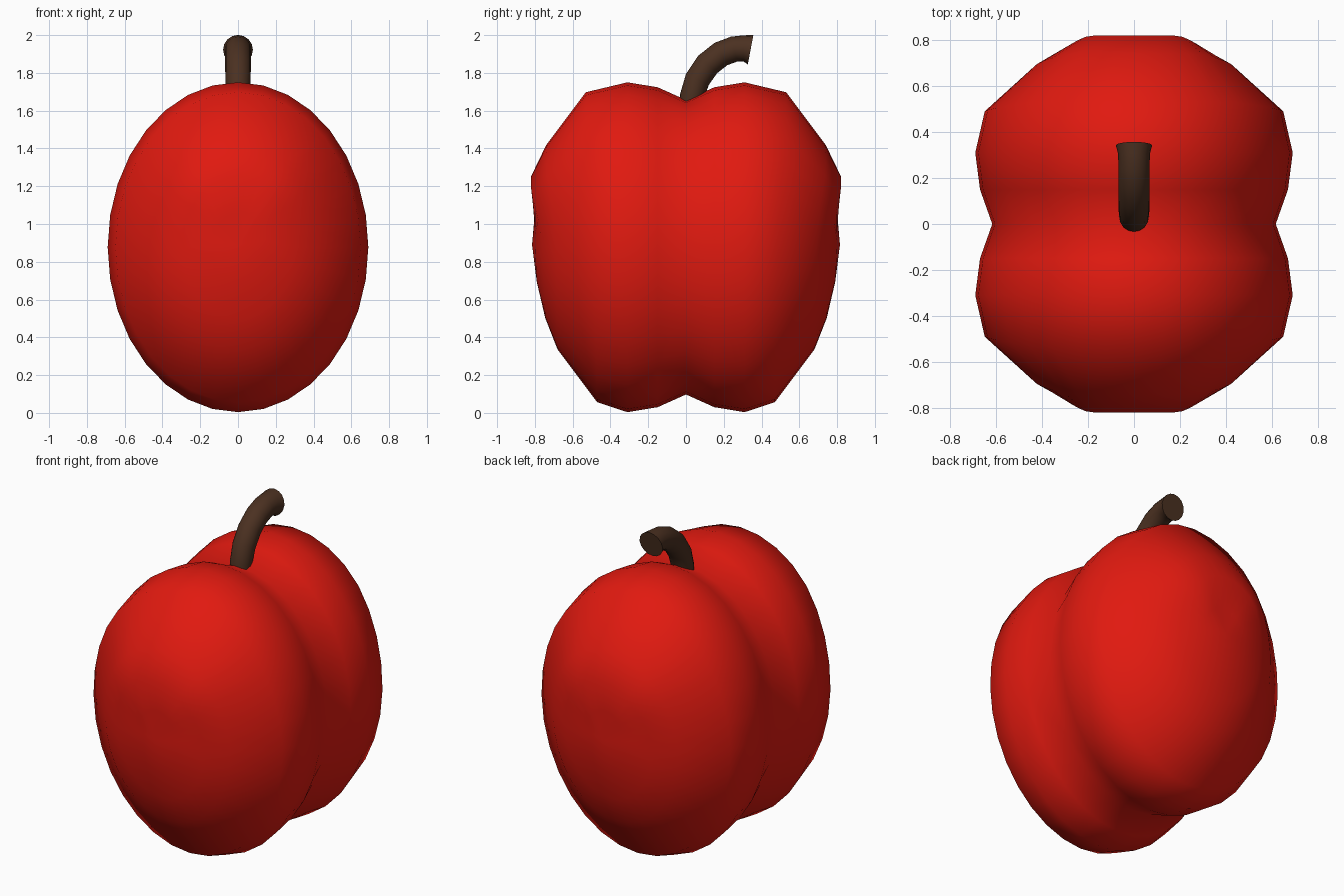
import bpy, bmesh, math
from mathutils import Vector

if "Cube" in bpy.data.objects:
    bpy.data.objects.remove(bpy.data.objects["Cube"])

SIDES = 32
CZ, RX, RZ = 0.877, 0.69, 0.873


def material(name, rgb):
    m = bpy.data.materials.new(name)
    m.diffuse_color = (*rgb, 1)
    m.use_nodes = True
    m.node_tree.nodes["Principled BSDF"].inputs["Base Color"].default_value = m.diffuse_color
    return m


def loft(name, rings, mat, start=None, end=None):
    """Skin a list of point rings; close each end with a pole or a flat cap."""
    bm = bmesh.new()
    loops = [[bm.verts.new(p) for p in ring] for ring in rings]
    n = len(loops[0])
    for a, b in zip(loops, loops[1:]):
        for i in range(n):
            j = (i + 1) % n
            bm.faces.new((a[i], a[j], b[j], b[i]))
    for loop, pole in ((loops[0], start), (loops[-1], end)):
        if pole:
            v = bm.verts.new(pole)
            for i in range(n):
                bm.faces.new((loop[i], loop[(i + 1) % n], v))
        else:
            bm.faces.new(loop)
    bmesh.ops.recalc_face_normals(bm, faces=bm.faces)
    me = bpy.data.meshes.new(name)
    bm.to_mesh(me)
    bm.free()
    me.materials.append(mat)
    ob = bpy.data.objects.new(name, me)
    bpy.context.collection.objects.link(ob)
    bpy.ops.object.select_all(action='DESELECT')
    ob.select_set(True)
    bpy.context.view_layer.objects.active = ob
    bpy.ops.object.shade_smooth_by_angle(angle=math.radians(50))
    return ob


# Fruit body: oval rings along y; (scale, y at top, y at side, y at bottom)
half = [
    (0.97, 0.15, 0.15, 0.15),
    (1.00, 0.31, 0.31, 0.31),
    (0.94, 0.53, 0.49, 0.47),
    (0.62, 0.74, 0.69, 0.68),
    (0.43, 0.82, 0.76, 0.745),
    (0.21, 0.80, 0.80, 0.79),
]


def body_ring(s, top, side, bottom, sign):
    pts = []
    for i in range(SIDES):
        a = 2 * math.pi * i / SIDES
        c = math.cos(a)
        # the upper bulge stays full to about 40 degrees either side
        t = min(1, max(0, c) / 0.76) ** 1.5
        y = side + (top - side) * t + (bottom - side) * max(0, -c)
        pts.append((RX * s * math.sin(a), sign * y, CZ + RZ * s * c))
    return pts


rings = [body_ring(*h, -1) for h in reversed(half)]
rings.append(body_ring(0.893, 0, 0, 0, 1))
rings += [body_ring(*h, 1) for h in half]
loft("fruit_body", rings, material("red_skin", (0.75, 0.01, 0.005)),
     (0, -0.815, 0.89), (0, 0.815, 0.89))

# Stem: curved tube, slightly flared at the cut end (y, z, radius)
path = [(0.025, 1.58, 0.06), (0.03, 1.67, 0.064), (0.06, 1.765, 0.067),
        (0.115, 1.845, 0.068), (0.185, 1.9, 0.068), (0.255, 1.926, 0.068),
        (0.305, 1.93, 0.069), (0.342, 1.923, 0.079)]
stem = []
for k, (y, z, r) in enumerate(path):
    p, q = path[max(k - 1, 0)], path[min(k + 1, len(path) - 1)]
    t = Vector((0, q[0] - p[0], q[1] - p[1])).normalized()
    up = Vector((0, -t.z, t.y))
    stem.append([Vector((0, y, z)) + r * (math.cos(a) * Vector((1, 0, 0)) + math.sin(a) * up)
                 for a in (2 * math.pi * i / 16 for i in range(16))])
loft("stem", stem, material("brown_stem", (0.07, 0.03, 0.015)))
